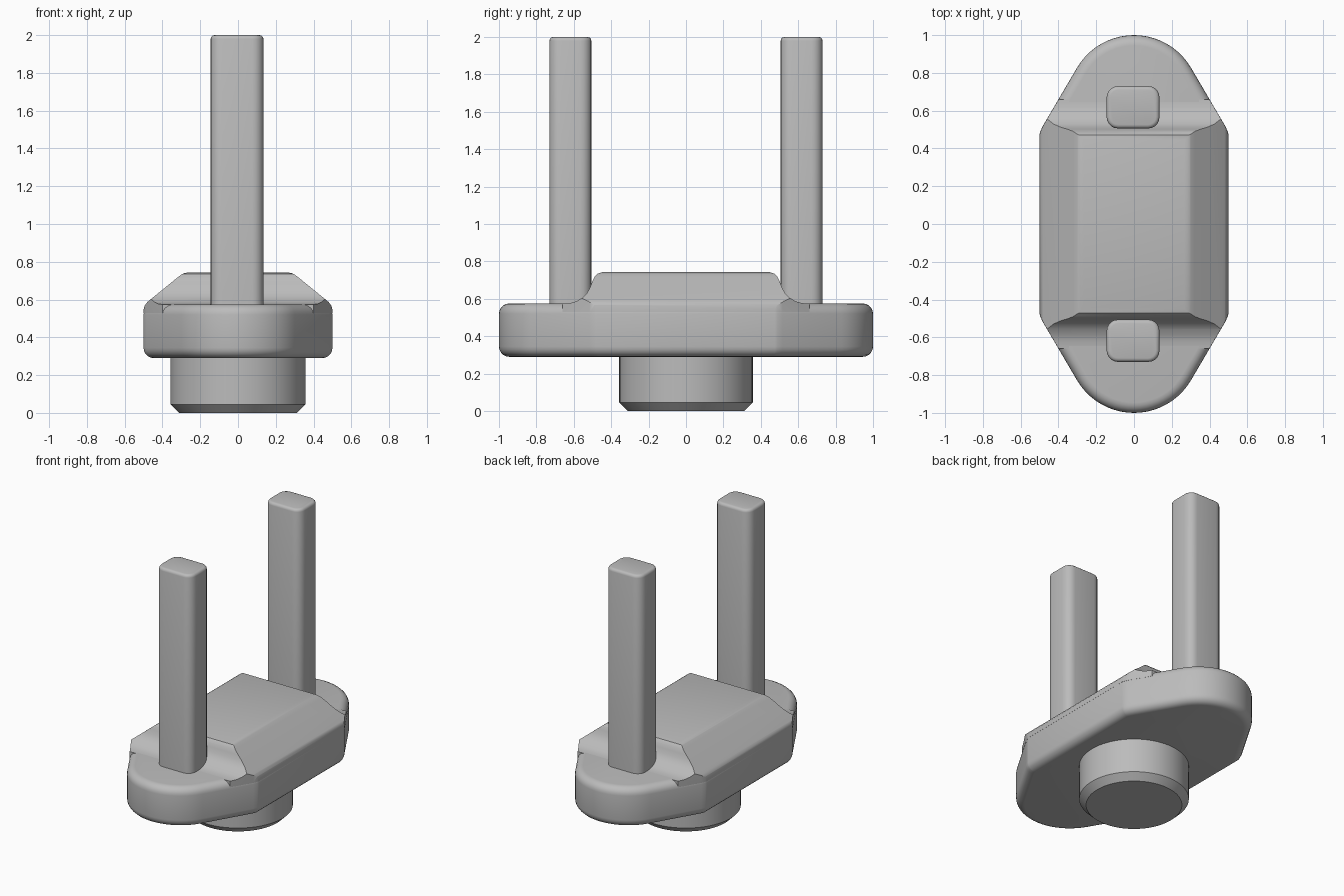
import bpy, bmesh
from math import sin, cos, radians
from mathutils import Vector

cube = bpy.data.objects.get("Cube")
if cube:
    bpy.data.objects.remove(cube, do_unlink=True)

grey = bpy.data.materials.new("plain grey")
grey.use_nodes = True
grey.diffuse_color = (0.5, 0.5, 0.5, 1)
grey.node_tree.nodes["Principled BSDF"].inputs["Base Color"].default_value = (0.5, 0.5, 0.5, 1)


def prism(name, outline, place, low, high):
    """Extrude a closed 2D outline; place(a, b, t) gives the 3D point."""
    bm = bmesh.new()
    rings = [[bm.verts.new(place(a, b, t)) for a, b in outline] for t in (low, high)]
    n = len(outline)
    for ring in rings:
        bm.faces.new(ring)
    for i in range(n):
        j = (i + 1) % n
        bm.faces.new((rings[0][i], rings[0][j], rings[1][j], rings[1][i]))
    bmesh.ops.recalc_face_normals(bm, faces=bm.faces)
    mesh = bpy.data.meshes.new(name)
    bm.to_mesh(mesh)
    bm.free()
    obj = bpy.data.objects.new(name, mesh)
    bpy.context.collection.objects.link(obj)
    mesh.materials.append(grey)
    return obj


def upright(a, b, t):
    return (a, b, t)


def activate(obj):
    bpy.ops.object.select_all(action='DESELECT')
    obj.select_set(True)
    bpy.context.view_layer.objects.active = obj


def apply_modifiers(obj):
    activate(obj)
    for mod in list(obj.modifiers):
        bpy.ops.object.modifier_apply(modifier=mod.name)


def smooth(obj, angle=35):
    activate(obj)
    bpy.ops.object.shade_smooth_by_angle(angle=radians(angle))


def bevel_edges(obj, width, segments, test):
    """Round the edges whose two end points pass the test."""
    bm = bmesh.new()
    bm.from_mesh(obj.data)
    edges = [e for e in bm.edges if test(e.verts[0].co, e.verts[1].co)]
    bmesh.ops.bevel(bm, geom=edges, offset=width, segments=segments,
                    profile=0.5, affect='EDGES', clamp_overlap=True)
    bm.to_mesh(obj.data)
    bm.free()


def level(p, q):
    return abs(p.z - q.z) < 1e-4


def mirrored(half):
    """Close a half profile by mirroring it across the vertical axis."""
    return half + [(-a, b) for a, b in reversed(half)]


# Plan shape: straight sides, slanted shoulders, round ends
def plan(inset=0.0):
    r = 0.35 - inset
    side = 0.5 - inset
    quarter = [(side, 0.475), (side - 0.004, 0.49), (side - 0.016, 0.517)]
    quarter += [(r * cos(radians(a)), 0.65 + r * sin(radians(a)))
                for a in [31 + 59 * i / 10 for i in range(11)]]
    left = [(x, -y) for x, y in reversed(quarter)] + quarter
    return left + [(-x, y) for x, y in reversed(left)][1:-1]


# Base plate with rounded rims
plate = prism("base_plate", plan(), upright, 0.29, 0.575)
bevel_edges(plate, 0.055, 5, level)
smooth(plate)

# Raised block: side profile trimmed by the cross-section and the plan
ramp = [(0.66, 0.53), (0.66, 0.574), (0.62, 0.577), (0.585, 0.587), (0.555, 0.605),
        (0.53, 0.63), (0.513, 0.66), (0.502, 0.69), (0.49, 0.716), (0.472, 0.735), (0.445, 0.743)]
block = prism("raised_block", mirrored(ramp), lambda a, b, t: (t, a, b), -0.6, 0.6)
section = [(0.5, 0.4), (0.5, 0.545), (0.495, 0.567), (0.48, 0.587), (0.32, 0.717),
           (0.3, 0.732), (0.283, 0.74), (0.26, 0.744)]
cutters = [prism("section_cutter", mirrored(section), lambda a, b, t: (a, t, b), -1.2, 1.2),
           prism("plan_cutter", plan(0.0008), upright, 0.3, 1.0)]
for cutter in cutters:
    cutter.hide_render = True
    mod = block.modifiers.new("trim", 'BOOLEAN')
    mod.operation = 'INTERSECT'
    mod.solver = 'EXACT'
    mod.object = cutter
apply_modifiers(block)
for cutter in cutters:
    bpy.data.objects.remove(cutter, do_unlink=True)
smooth(block, 30)

# Two tall pegs with rounded corners
for name, y in (("front_peg", -0.618), ("back_peg", 0.618)):
    w, d = 0.14, 0.112
    peg = prism(name, [(-w, -d), (w, -d), (w, d), (-w, d)], upright, 0.5, 2.0)
    bevel_edges(peg, 0.06, 5, lambda p, q: not level(p, q))
    bevel_edges(peg, 0.02, 3, lambda p, q: level(p, q) and p.z > 1.99)
    peg.location = Vector((-0.005, y, 0))
    smooth(peg)

# Round boss underneath with a chamfered foot
circle = [(0.357 * cos(radians(a)), 0.357 * sin(radians(a))) for a in range(0, 360, 5)]
boss = prism("round_boss", circle, upright, 0.0, 0.32)
bevel_edges(boss, 0.045, 1, lambda p, q: level(p, q) and p.z < 0.01)
smooth(boss, 30)
